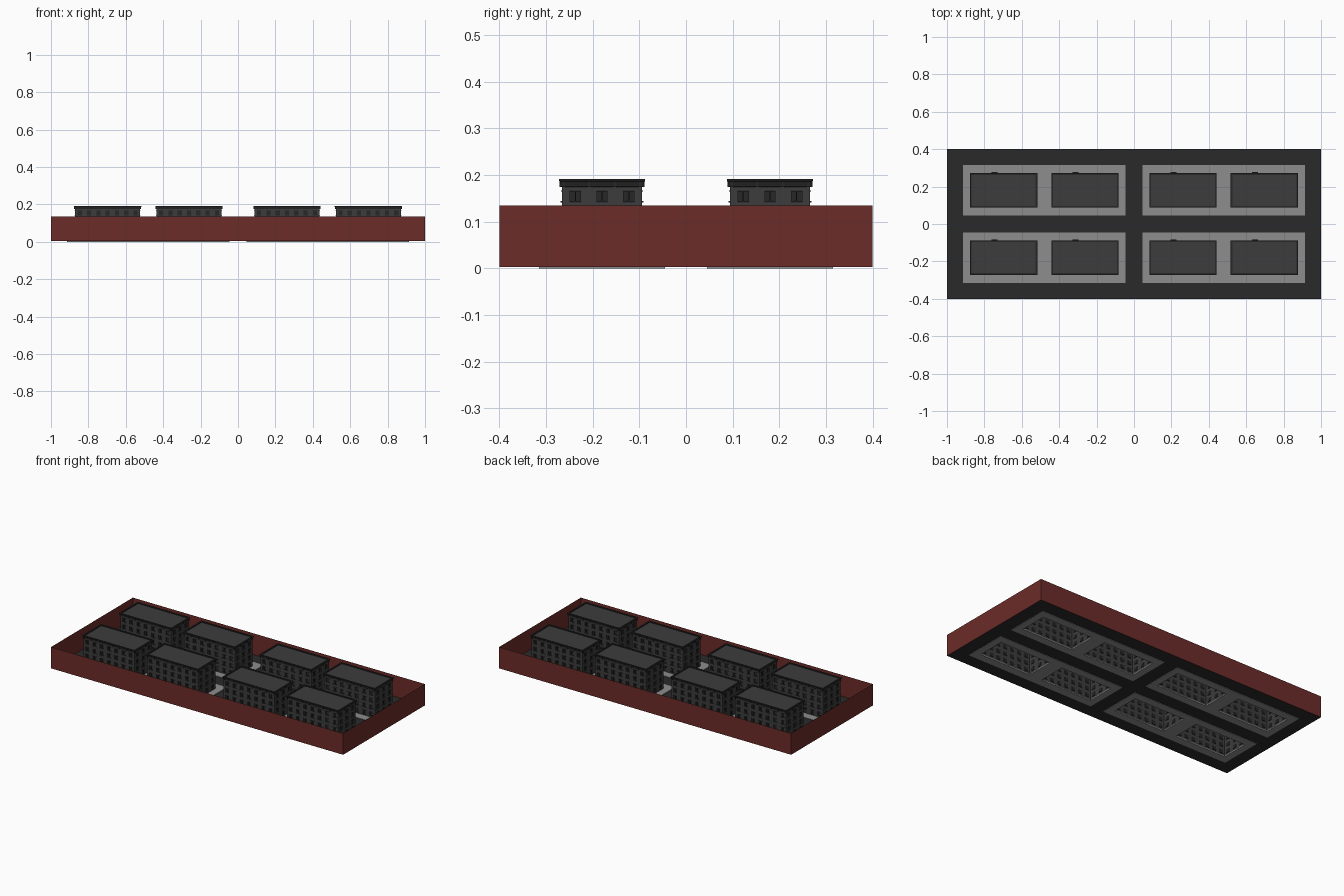
import bpy, bmesh
from mathutils import Vector

if "Cube" in bpy.data.objects:
    bpy.data.objects.remove(bpy.data.objects["Cube"])

HX, HY = 0.174, 0.086            # half size of a building body
BASE, EAVE, ROWS = 0.004, 0.175, 4
XS, YS = (-0.697, -0.262, 0.262, 0.697), (-0.18, 0.18)


def material(name, rgb):
    m = bpy.data.materials.new(name)
    m.diffuse_color = (*rgb, 1)
    m.use_nodes = True
    m.node_tree.nodes["Principled BSDF"].inputs["Base Color"].default_value = m.diffuse_color
    return m


ASPHALT = material("asphalt", (0.023, 0.023, 0.023))
PAVING = material("paving", (0.27, 0.27, 0.27))
BRICK = material("brick_red", (0.15, 0.025, 0.022))
STONE = material("dark_stone", (0.045, 0.045, 0.045))
TRIM = material("dark_trim", (0.02, 0.02, 0.02))


def to_mesh(name, bm, mat):
    me = bpy.data.meshes.new(name)
    bm.to_mesh(me)
    bm.free()
    me.materials.append(mat)
    return me


def place(name, me, loc=(0, 0, 0)):
    ob = bpy.data.objects.new(name, me)
    ob.location = loc
    bpy.context.collection.objects.link(ob)
    return ob


def quad(bm, *pts):
    bm.faces.new([bm.verts.new(p) for p in pts])


def box(bm, lo, hi):
    lo, hi = Vector(lo), Vector(hi)
    vs = bmesh.ops.create_cube(bm, size=1)["verts"]
    bmesh.ops.scale(bm, vec=hi - lo, verts=vs)
    bmesh.ops.translate(bm, vec=(lo + hi) / 2, verts=vs)


def sheet(rect, holes, z, height=0):
    """Flat sheet with rectangular holes, optionally thickened upwards."""
    bm = bmesh.new()
    rects = [rect] + holes
    xs = sorted({v for r in rects for v in (r[0], r[1])})
    ys = sorted({v for r in rects for v in (r[2], r[3])})
    for x0, x1 in zip(xs, xs[1:]):
        for y0, y1 in zip(ys, ys[1:]):
            cx, cy = (x0 + x1) / 2, (y0 + y1) / 2
            if not any(h[0] < cx < h[1] and h[2] < cy < h[3] for h in holes):
                quad(bm, (x0, y0, z), (x1, y0, z), (x1, y1, z), (x0, y1, z))
    bmesh.ops.remove_doubles(bm, verts=bm.verts, dist=1e-5)
    if height:
        top = bmesh.ops.extrude_face_region(bm, geom=bm.faces[:], use_keep_orig=True)["geom"]
        bmesh.ops.translate(bm, vec=(0, 0, height),
                            verts=[g for g in top if isinstance(g, bmesh.types.BMVert)])
        bmesh.ops.recalc_face_normals(bm, faces=bm.faces)
    return bm


# Road surface and four raised pavements, open under the buildings
blocks = [(a, b, c, d) for a, b in ((-0.915, -0.045), (0.045, 0.915))
          for c, d in ((-0.315, -0.045), (0.045, 0.315))]
place("road", to_mesh("road", sheet((-1, 1, -0.4, 0.4), blocks, 0.003), ASPHALT))
for b in blocks:
    holes = [(x - HX, x + HX, y - HY, y + HY) for x in XS for y in YS
             if b[0] < x < b[1] and b[2] < y < b[3]]
    place("pavement", to_mesh("pavement", sheet(b, holes, 0, 0.006), PAVING))

# Perimeter wall
bm = bmesh.new()
c = [(-1, -0.4), (1, -0.4), (1, 0.4), (-1, 0.4)]
for p, q in zip(c, c[1:] + c[:1]):
    quad(bm, (*p, 0.003), (*q, 0.003), (*q, 0.135), (*p, 0.135))
place("perimeter_wall", to_mesh("perimeter_wall", bm, BRICK))


def facade(walls, trim, start, u, length, cols, door=None):
    """One wall with recessed windows, sills, lintels and an optional door."""
    u, start = Vector(u), Vector(start)
    n = u.cross(Vector((0, 0, 1)))
    cw, ch = length / cols, (EAVE - BASE) / ROWS

    def P(a, z, d=0.0):
        return start + u * a + n * d + Vector((0, 0, z))

    def trim_box(a0, a1, z0, z1, d):
        p, q = P(a0, z0, 0), P(a1, z1, d)
        box(trim, [min(s) for s in zip(p, q)], [max(s) for s in zip(p, q)])

    for i in range(cols):
        for j in range(ROWS):
            a0, a1, z0, z1 = i * cw, (i + 1) * cw, BASE + j * ch, BASE + (j + 1) * ch
            w = 0.011
            is_door = j == 0 and i == door
            o = [(a0, z0), (a1, z0), (a1, z1), (a0, z1)]
            low, high = z0 + (0.002 if is_door else 0.012), z1 - 0.01
            k = [(a0 + cw / 2 - w, low), (a0 + cw / 2 + w, low),
                 (a0 + cw / 2 + w, high), (a0 + cw / 2 - w, high)]
            for s in range(4):
                t = (s + 1) % 4
                quad(walls, P(*o[s]), P(*o[t]), P(*k[t]), P(*k[s]))
                quad(walls, P(*k[s]), P(*k[t]), P(*k[t], -0.004), P(*k[s], -0.004))
            quad(trim, *[P(*v, -0.004) for v in k])
            m = a0 + cw / 2
            if is_door:
                trim_box(m - 0.016, m + 0.016, high, high + 0.004, 0.012)
            else:
                trim_box(m - w - 0.002, m + w + 0.002, low - 0.003, low, 0.003)
                trim_box(m - 0.001, m + 0.001, low, high, -0.004)
            trim_box(m - w - 0.002, m + w + 0.002, high, high + 0.002, 0.002)


# Building body and window trim
walls, trim = bmesh.new(), bmesh.new()
facade(walls, trim, (-HX, -HY, 0), (1, 0, 0), 2 * HX, 7)
facade(walls, trim, (HX, -HY, 0), (0, 1, 0), 2 * HY, 3)
facade(walls, trim, (HX, HY, 0), (-1, 0, 0), 2 * HX, 7, door=4)
facade(walls, trim, (-HX, HY, 0), (0, -1, 0), 2 * HY, 3)
bmesh.ops.remove_doubles(walls, verts=walls.verts, dist=1e-5)

# Flared cornice, swept round the top
cornice = bmesh.new()
profile = [(0, 0.174), (0.002, 0.175), (0.002, 0.178), (0.004, 0.185),
           (0.006, 0.187), (0.006, 0.191), (-0.003, 0.191), (-0.003, 0.186)]
rings = [[Vector((sx * (HX + d), sy * (HY + d), z))
          for sx, sy in ((-1, -1), (1, -1), (1, 1), (-1, 1))] for d, z in profile]
for r0, r1 in zip(rings, rings[1:]):
    for s in range(4):
        t = (s + 1) % 4
        quad(cornice, r0[s], r0[t], r1[t], r1[s])
# Brackets below the cornice
for s in (-1, 1):
    for i in range(8):
        x = -HX + 0.004 + i * (2 * HX - 0.008) / 7
        y0, y1 = sorted((s * HY, s * (HY + 0.005)))
        box(cornice, (x - 0.003, y0, 0.174), (x + 0.003, y1, 0.187))
    for i in range(4):
        y = -HY + 0.004 + i * (2 * HY - 0.008) / 3
        x0, x1 = sorted((s * HX, s * (HX + 0.005)))
        box(cornice, (x0, y - 0.003, 0.174), (x1, y + 0.003, 0.187))

# Roof deck
roof = bmesh.new()
quad(roof, *rings[-1])

parts = [("building_walls", walls, STONE), ("window_trim", trim, TRIM),
         ("cornice", cornice, TRIM), ("roof", roof, STONE)]
for name, bm, mat in parts:
    me = to_mesh(name, bm, mat)
    for x in XS:
        for y in YS:
            place(name, me, (x, y, 0))
